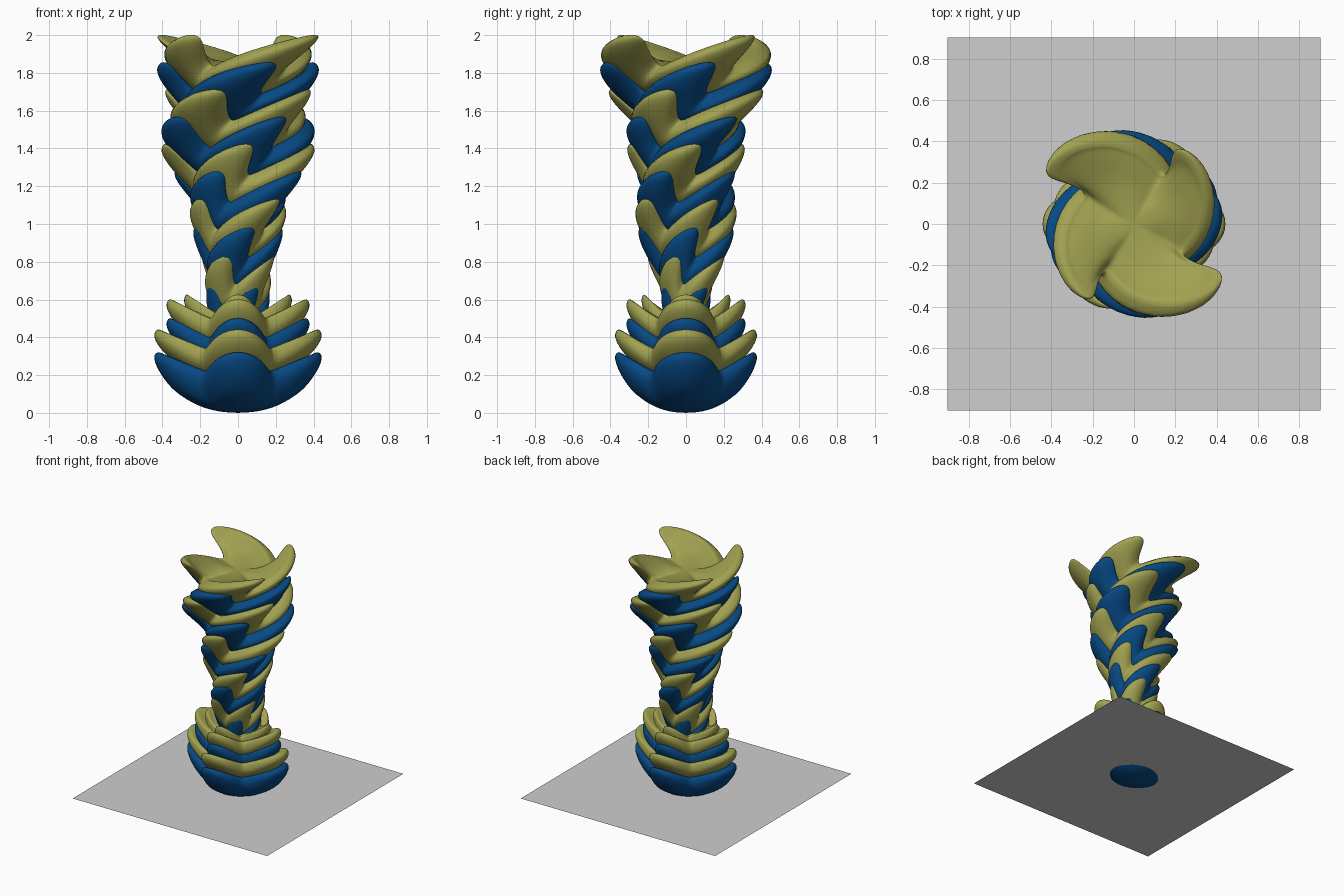
import bpy, bmesh, math
from mathutils import Vector

if "Cube" in bpy.data.objects:
    bpy.data.objects.remove(bpy.data.objects["Cube"])

def material(name, rgb):
    m = bpy.data.materials.new(name)
    m.diffuse_color = (*rgb, 1)
    m.use_nodes = True
    m.node_tree.nodes["Principled BSDF"].inputs["Base Color"].default_value = m.diffuse_color
    return m

BLUE = material("deep blue", (0.002, 0.068, 0.235))
OLIVE = material("olive yellow", (0.36, 0.36, 0.083))
GREY = material("light grey", (0.62, 0.62, 0.62))
SEG = 96

def smooth_profile(pts, n=4):
    # Catmull-Rom through the profile points
    p = [Vector(q) for q in pts]
    p = [p[0] * 2 - p[1]] + p + [p[-1] * 2 - p[-2]]
    out = []
    for i in range(1, len(p) - 2):
        a, b, c, d = p[i - 1:i + 3]
        for k in range(n):
            t = k / n
            out.append(0.5 * (2 * b + (c - a) * t + (2 * a - 5 * b + 4 * c - d) * t * t
                              + (3 * b - a - 3 * c + d) * t ** 3))
    out.append(p[-2])
    return out

def cup(name, mat, profile, top, rx, ry, valley, lift, twist=0.0, rate=0.0, stretch=(1, 1)):
    # four-lobed cup; profile = (share of the rim radius, height below the tips)
    bm = bmesh.new()
    rings = []
    for u, dz in smooth_profile(profile):
        u = max(u, 0.001)
        ring = []
        for i in range(SEG):
            a = 2 * math.pi * i / SEG
            c = max(0, (1 + math.cos(4 * a)) / 2) ** 0.8
            tip = rx if abs(math.cos(a)) > abs(math.sin(a)) else ry
            r = u * (valley + (tip - valley) * c)
            drop = dz - lift * (1 - c) * u * u
            b = a + math.radians(twist + rate * drop)
            ring.append(bm.verts.new((r * math.cos(b) * stretch[0], r * math.sin(b) * stretch[1],
                                      max(0, top + drop))))
        rings.append(ring)
    for lo, hi in zip(rings, rings[1:]):
        for i in range(SEG):
            j = (i + 1) % SEG
            bm.faces.new((lo[i], lo[j], hi[j], hi[i])).smooth = True
    me = bpy.data.meshes.new(name)
    bm.to_mesh(me)
    bm.free()
    me.materials.append(mat)
    bpy.context.collection.objects.link(bpy.data.objects.new(name, me))

# Flat square sheet the foot pokes through
bpy.ops.mesh.primitive_plane_add(size=1.81, location=(0, 0, 0.04))
sheet = bpy.context.object
sheet.name = "floor_sheet"
sheet.data.materials.append(GREY)

# Base: straight stacked cups with full, rounded rims
base_rim = [(0.965, 0), (0.88, -0.01), (0.75, -0.04), (0.5, -0.08), (0.25, -0.10)]
foot = [(0, -0.32), (0.25, -0.31), (0.5, -0.275), (0.75, -0.205), (0.92, -0.115), (1, -0.035)]
leaf = [(0.4, -0.25), (0.6, -0.215), (0.8, -0.155), (0.94, -0.09), (1, -0.035)]
base = [(0.32, 0.443, 0.375, BLUE), (0.44, 0.443, 0.375, OLIVE), (0.50, 0.378, 0.315, BLUE),
        (0.60, 0.378, 0.315, OLIVE), (0.625, 0.285, 0.235, OLIVE)]
for n, (top, rx, ry, mat) in enumerate(base):
    cup(f"base_cup_{n + 1}", mat, (leaf if n else foot) + base_rim, top, rx, ry,
        0.66 * (rx + ry) / 2, 0.115)

# Column: ten twisted cups, growing upwards
rim = [(0.975, 0), (0.9, -0.012), (0.8, -0.045), (0.5, -0.11), (0.25, -0.135)]
petal = [(0.42, -0.34), (0.62, -0.27), (0.78, -0.195), (0.92, -0.115), (1, -0.04)]
for n in range(10):
    t = n / 9
    last = n == 9
    top = 0.70 + 1.30 * t
    rx = 0.18 + 0.34 * t + 0.02 * math.sin(math.pi * t)
    ry = rx * 0.85
    turn = 45 + 279 * t - 13 * math.sin(math.pi * t) * min(1, 2 * t)
    cup(f"twisted_cup_{n + 1}", OLIVE if n % 2 else BLUE,
        petal + rim + ([(0, -0.145)] if last else []), top, rx, ry,
        0.62 * (rx + ry) / 2, 0.185, turn, 235 if last else 215,
        (1, 1) if last else (1.04, 0.94))
